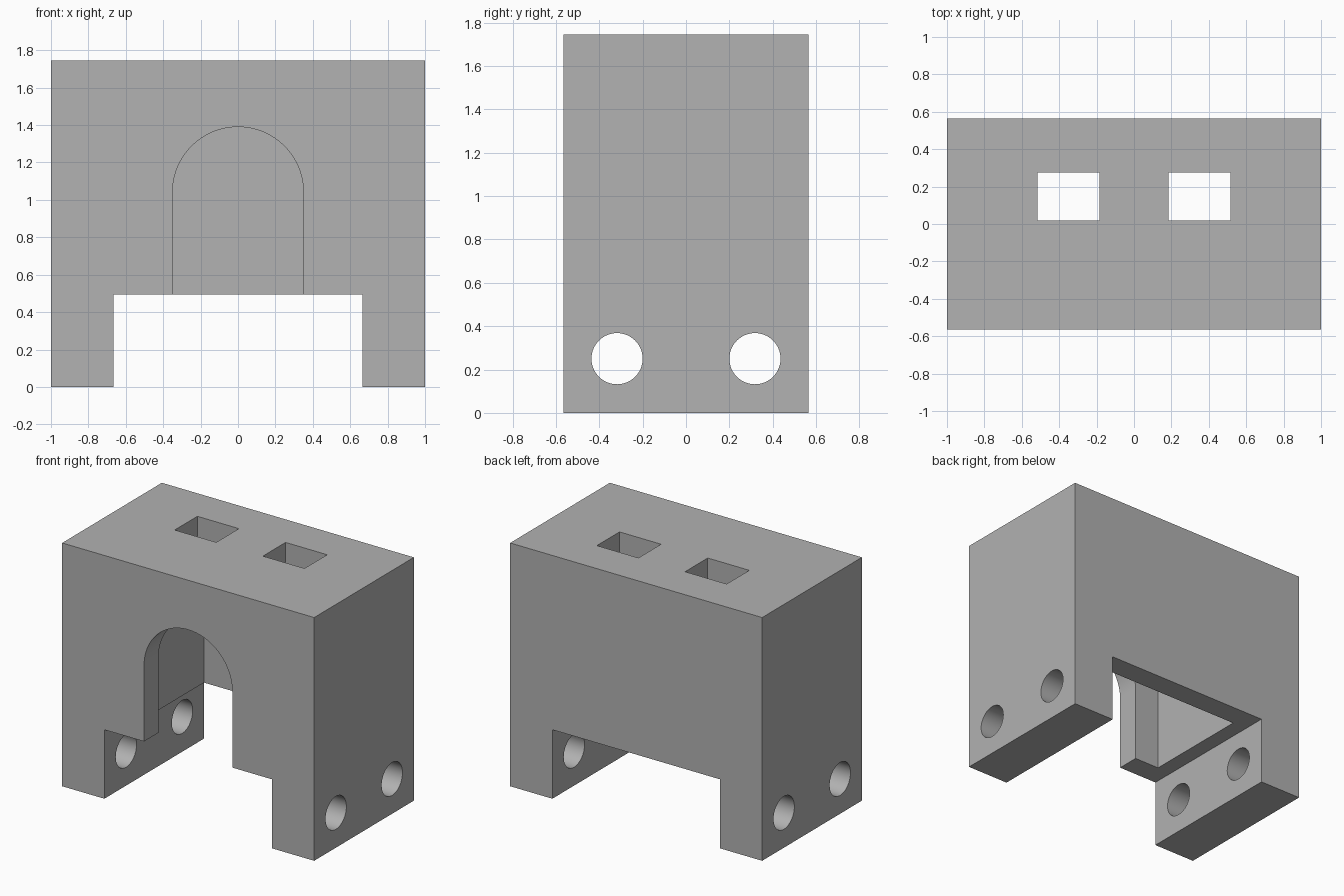
import bpy, bmesh, math
from mathutils import Vector

if "Cube" in bpy.data.objects:
    bpy.data.objects.remove(bpy.data.objects["Cube"], do_unlink=True)

# Overall sizes
HALF_X, HALF_Y, TOP = 1.0, 0.565, 1.745
LEG_IN, LEG_TOP = 0.665, 0.495
ARCH_R, ARCH_SPRING = 0.35, 1.04

grey = bpy.data.materials.new("plain_grey")
grey.use_nodes = True
colour = (0.445, 0.445, 0.445, 1)
grey.diffuse_color = colour
for node in grey.node_tree.nodes:
    if node.type == 'BSDF_PRINCIPLED':
        node.inputs["Base Color"].default_value = colour


def prism(name, points, direction):
    """Closed solid: a polygon swept along a direction."""
    bm = bmesh.new()
    face = bm.faces.new([bm.verts.new(p) for p in points])
    swept = bmesh.ops.extrude_face_region(bm, geom=[face])
    verts = [g for g in swept["geom"] if isinstance(g, bmesh.types.BMVert)]
    bmesh.ops.translate(bm, verts=verts, vec=Vector(direction))
    bmesh.ops.recalc_face_normals(bm, faces=bm.faces)
    mesh = bpy.data.meshes.new(name)
    bm.to_mesh(mesh)
    bm.free()
    mesh.materials.append(grey)
    obj = bpy.data.objects.new(name, mesh)
    bpy.context.collection.objects.link(obj)
    return obj


def box(name, x0, x1, y0, y1, z0, z1):
    base = [(x0, y0, z0), (x1, y0, z0), (x1, y1, z0), (x0, y1, z0)]
    return prism(name, base, (0, 0, z1 - z0))


def cut(target, cutter):
    mod = target.modifiers.new("cut", 'BOOLEAN')
    mod.operation, mod.solver, mod.object = 'DIFFERENCE', 'EXACT', cutter
    bpy.context.view_layer.objects.active = target
    bpy.ops.object.modifier_apply(modifier=mod.name)
    bpy.data.objects.remove(cutter, do_unlink=True)


# Block standing on two legs
half = [(LEG_IN, LEG_TOP), (LEG_IN, 0), (HALF_X, 0), (HALF_X, TOP)]
outline = half + [(-x, z) for x, z in reversed(half)]
body = prism("housing", [(x, -HALF_Y, z) for x, z in outline], (0, 2 * HALF_Y, 0))

# Hollow inside, open underneath
cut(body, box("cavity", -0.55, 0.55, -0.4, 0.4, 0.3, 1.58))

# Arched doorway through the front wall
arch = [(ARCH_R * math.cos(a), ARCH_SPRING + ARCH_R * math.sin(a))
        for a in (math.pi * i / 48 for i in range(49))]
arch += [(-ARCH_R, 0.3), (ARCH_R, 0.3)]
cut(body, prism("doorway", [(x, -0.7, z) for x, z in arch], (0, 0.5, 0)))

# Rectangular slots in the roof
for x0 in (-0.515, 0.185):
    cut(body, box("slot", x0, x0 + 0.33, 0.018, 0.275, 1.45, 2))

# Round holes across both legs
for y in (-0.318, 0.318):
    ring = [(-1.2, y + 0.118 * math.cos(a), 0.25 + 0.118 * math.sin(a))
            for a in (math.tau * i / 64 for i in range(64))]
    cut(body, prism("leg_hole", ring, (2.4, 0, 0)))

# Smooth curved walls, sharp corners
bpy.ops.object.select_all(action='DESELECT')
body.select_set(True)
bpy.context.view_layer.objects.active = body
bpy.ops.object.shade_smooth_by_angle(angle=math.radians(30))
